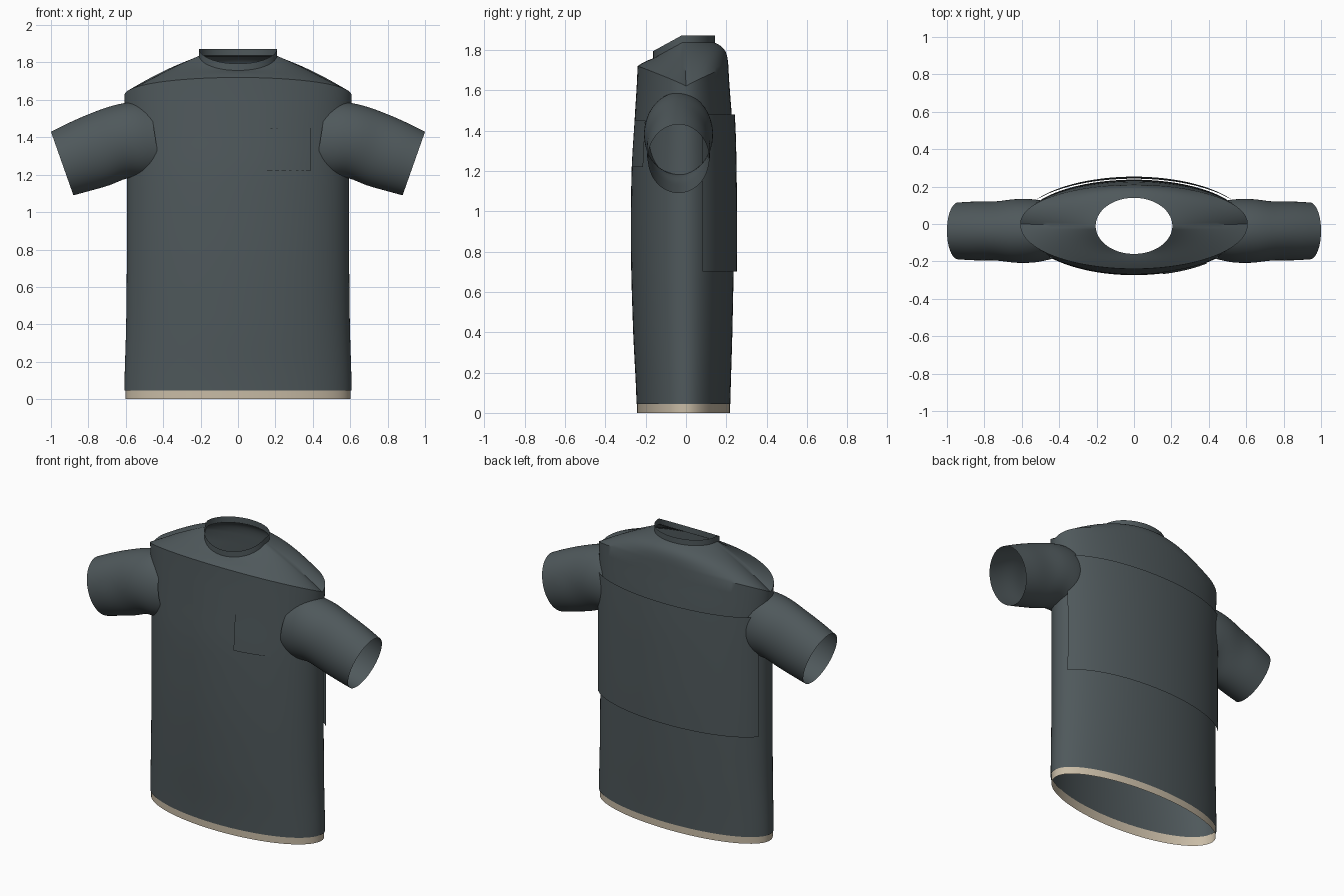
import bpy
from math import sin, cos, pi, asin, acos

cube = bpy.data.objects.get("Cube")
if cube:
    bpy.data.objects.remove(cube, do_unlink=True)


def material(name, rgb):
    m = bpy.data.materials.new(name)
    m.use_nodes = True
    m.diffuse_color = (*rgb, 1)
    bsdf = m.node_tree.nodes["Principled BSDF"]
    bsdf.inputs["Base Color"].default_value = (*rgb, 1)
    bsdf.inputs["Roughness"].default_value = 0.8
    return m


SLATE = material("slate fabric", (0.078, 0.098, 0.105))
CREAM = material("cream lining", (0.58, 0.50, 0.38))
SEG = 96
ANGLES = [2 * pi * i / SEG for i in range(SEG)]


def sheet(name, rows, mat, closed=True, crease=35):
    """Skin a grid of points; rows wrap round when closed."""
    n = len(rows[0])
    faces = []
    for r in range(len(rows) - 1):
        for i in range(n if closed else n - 1):
            j = (i + 1) % n
            faces.append((r * n + i, r * n + j, (r + 1) * n + j, (r + 1) * n + i))
    me = bpy.data.meshes.new(name)
    me.from_pydata([p for row in rows for p in row], [], faces)
    me.materials.append(mat)
    ob = bpy.data.objects.new(name, me)
    bpy.context.collection.objects.link(ob)
    bpy.ops.object.select_all(action="DESELECT")
    ob.select_set(True)
    bpy.context.view_layer.objects.active = ob
    bpy.ops.object.shade_smooth_by_angle(angle=crease * pi / 180)
    return ob


def smooth_lookup(table, t):
    """Catmull-Rom interpolation of a table keyed by its first column."""
    t = min(max(t, table[0][0]), table[-1][0])
    k = next(i for i in range(len(table) - 1) if t <= table[i + 1][0])
    p1, p2 = table[k], table[k + 1]
    p0, p3 = table[max(k - 1, 0)], table[min(k + 2, len(table) - 1)]
    u = (t - p1[0]) / (p2[0] - p1[0])
    return [0.5 * (2 * b + (c - a) * u + (2 * a - 5 * b + 4 * c - d) * u * u
                   + (3 * b - a - 3 * c + d) * u ** 3)
            for a, b, c, d in zip(p0[1:], p1[1:], p2[1:], p3[1:])]


# height, half width, front depth, back depth
BODY = [(0.04, 0.608, 0.245, 0.22), (0.4, 0.598, 0.262, 0.23),
        (0.8, 0.594, 0.273, 0.237), (1.2, 0.594, 0.27, 0.235),
        (1.45, 0.6, 0.255, 0.228), (1.72, 0.612, 0.24, 0.21)]


def body_point(a, z, gap=0.0):
    w, front, back = smooth_lookup(BODY, z)
    d = back if sin(a) > 0 else front
    return ((w + gap) * cos(a), (d + gap) * sin(a), z)


def shoulder_rim(a):
    return 1.62 + 0.1 * abs(sin(a)) ** 0.9


def collar_top(y):
    return 1.872 if y > -0.02 else 1.872 + (y + 0.02) * 0.56


def neck_point(a):
    x, y = 0.205 * cos(a), -0.01 + 0.15 * sin(a)
    return (x, y, collar_top(y) - 0.035)


# Torso: body rings up to the shoulder rim, then the yoke up to the neck
torso = []
for r in range(25):
    f = r / 24
    torso.append([body_point(a, 0.045 + f * (shoulder_rim(a) - 0.045)) for a in ANGLES])
for r in range(1, 11):
    f = r / 10
    row = []
    for a in ANGLES:
        p, q = body_point(a, shoulder_rim(a)), neck_point(a)
        x, y, z = (u + (v - u) * f for u, v in zip(p, q))
        bulge = sin(pi * f) * 0.018
        row.append((x, y + bulge * max(sin(a), 0), z + bulge * (0.6 + 0.4 * sin(a))))
    torso.append(row)
sheet("torso", torso, SLATE)

# Collar: upright band that dips at the front
collar = []
for f in (0, 0.5, 1):
    row = []
    for a in ANGLES:
        x, y, z = neck_point(a)
        row.append((x * 1.02, -0.01 + (y + 0.01) * 1.02,
                    z - 0.004 + f * (collar_top(y) - z + 0.004)))
    collar.append(row)
sheet("collar", collar, SLATE)

# Hem lining showing below the torso
hem = [[(0.99 * x, 0.99 * y, z) for x, y, _ in (body_point(a, 0.04) for a in ANGLES)]
       for z in (0.0, 0.03, 0.06)]
sheet("hem_lining", hem, CREAM)

# Sleeve rings: parameter, centre x, centre z, half-height lean x, rise z, half depth
SLEEVE = [(0, 0.44, 1.385, 0.03, 0.19, 0.150), (1, 0.53, 1.385, 0.03, 0.203, 0.168),
          (2, 0.63, 1.375, 0.04, 0.194, 0.170), (3, 0.74, 1.335, 0.05, 0.192, 0.158),
          (4, 0.85, 1.295, 0.055, 0.182, 0.157), (5, 0.94, 1.26, 0.06, 0.17, 0.152)]
for side, label in ((1, "left"), (-1, "right")):
    rows = []
    for r in range(21):
        cx, cz, lean, rise, depth = smooth_lookup(SLEEVE, r / 4)
        rows.append([(side * (cx + lean * sin(side * a)),
                      -0.037 + depth * cos(a),
                      cz + rise * sin(side * a)) for a in ANGLES])
    sheet(label + "_sleeve", rows, SLATE, crease=60)


def body_patch(name, a0, a1, z0, z1, gap, n):
    """Thin plate that follows the curve of the torso."""
    rows = [[body_point(a0 + (a1 - a0) * i / n, z0 + (z1 - z0) * r / 8, gap)
             for i in range(n + 1)] for r in range(9)]
    return sheet(name, rows, SLATE, closed=False)


# Chest patch on the left of the front, and the wide back panel
body_patch("chest_patch", 2 * pi - acos(0.155 / 0.6), 2 * pi - acos(0.385 / 0.6),
           1.22, 1.45, 0.008, 10)
edge = asin(0.08 / 0.25)
body_patch("back_panel", edge, pi - edge, 0.7, 1.48, 0.016, 40)
